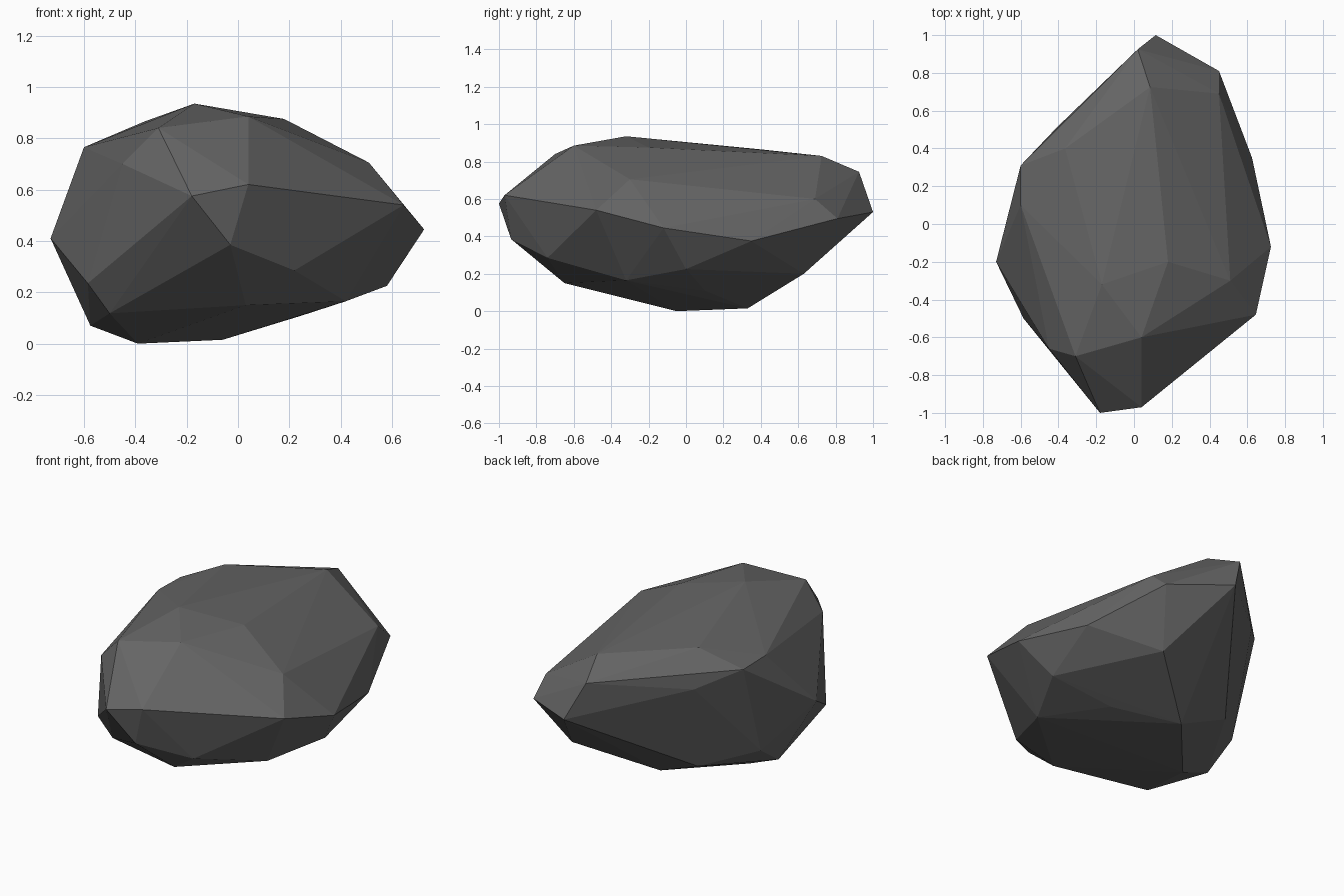
import bpy
import bmesh

# Remove the default cube only
cube = bpy.data.objects.get("Cube")
if cube is not None:
    bpy.data.objects.remove(cube, do_unlink=True)


def make_material(name, colour):
    material = bpy.data.materials.new(name)
    material.use_nodes = True
    material.diffuse_color = colour
    shader = material.node_tree.nodes["Principled BSDF"]
    shader.inputs["Base Color"].default_value = colour
    shader.inputs["Roughness"].default_value = 0.9
    return material


def faceted_stone(name, corner_groups, material):
    """Wrap a tight flat-sided skin around the corners of a stone."""
    bm = bmesh.new()
    for group in corner_groups:
        for corner in group:
            bm.verts.new(corner)
    hull = bmesh.ops.convex_hull(bm, input=bm.verts[:])
    loose = set(hull["geom_interior"]) | set(hull["geom_unused"])
    bmesh.ops.delete(bm, geom=[v for v in loose if isinstance(v, bmesh.types.BMVert)],
                     context="VERTS")
    bmesh.ops.recalc_face_normals(bm, faces=bm.faces[:])
    mesh = bpy.data.meshes.new(name)
    bm.to_mesh(mesh)
    bm.free()
    mesh.materials.append(material)
    for face in mesh.polygons:
        face.use_smooth = False
    stone = bpy.data.objects.new(name, mesh)
    bpy.context.collection.objects.link(stone)
    return stone


# Crown: the high ridge and the shoulders falling away from it
crown = [
    (-.31, -.7, .84), (.04, -.6, .885), (-.17, -.32, .935), (.18, -.2, .875),
    (.51, -.3, .705), (.45, .69, .6), (.085, .725, .83), (.02, .925, .745),
    (-.365, .4, .865), (-.6, .31, .76), (-.6, .1, .765), (-.45, -.66, .7),
]

# Girdle: the widest outline, front tip round to the right flank
girdle = [
    (-.18, -1, .575), (.04, -.97, .62), (.645, -.48, .54), (.725, -.12, .445),
    (.625, .35, .375), (.45, .81, .495), (.115, 1, .53), (-.41, .51, .665),
    (-.73, -.2, .41), (-.585, -.5, .235), (-.03, -.935, .385),
]

# Underside: the tapering lower corners and the small resting face
underside = [
    (.22, -.74, .285), (.58, 0, .225), (.42, -.32, .165), (.03, -.65, .15),
    (-.5, -.48, .118), (-.575, -.06, .07), (-.59, .13, .2), (-.34, .37, .13),
    (-.14, .57, .295), (.32, .63, .2), (.25, .1, .11), (-.06, .33, .015),
    (-.39, -.05, 0),
]

stone_grey = make_material("dark_stone_grey", (.13, .13, .13, 1))
faceted_stone("rock", [crown, girdle, underside], stone_grey)
